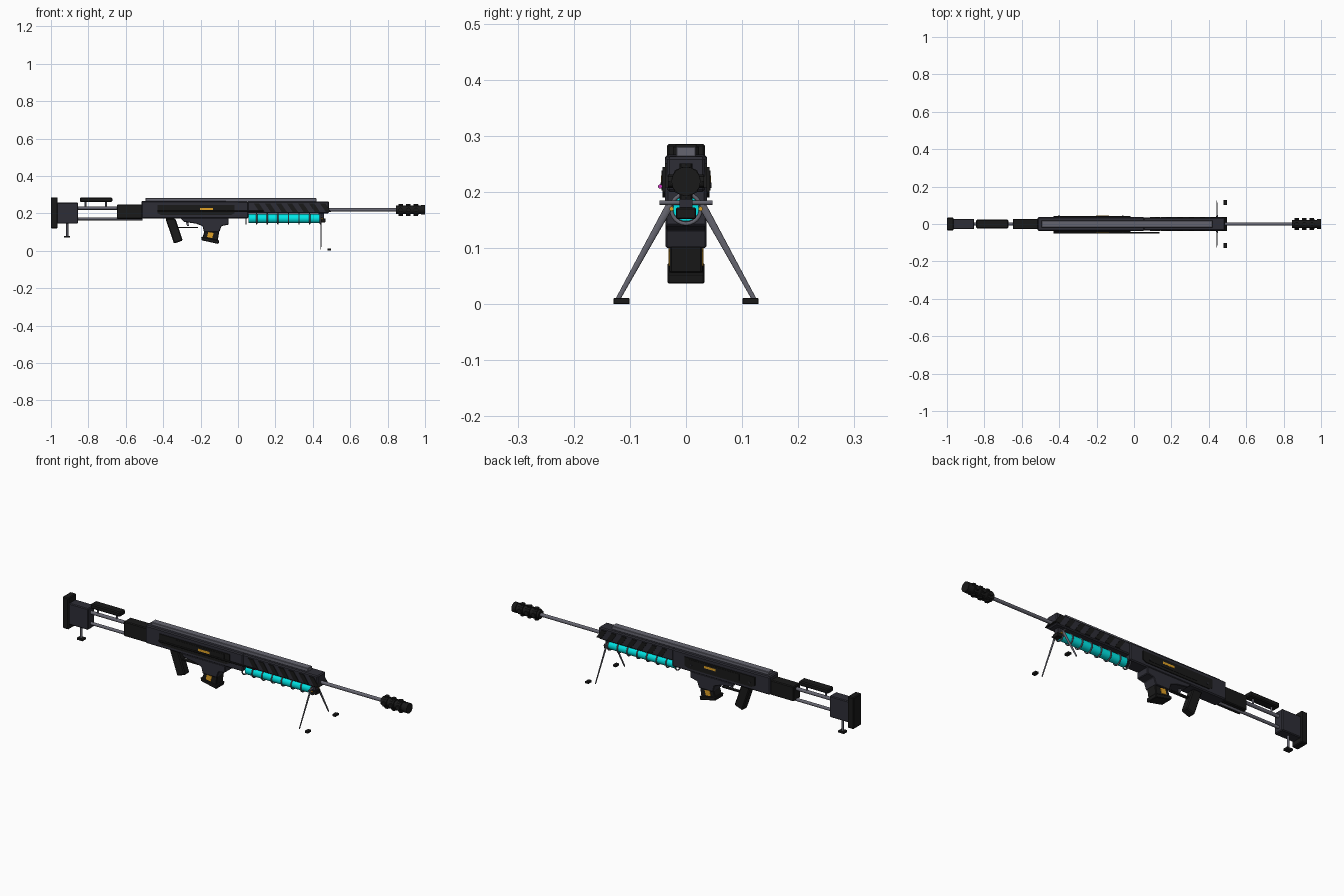
import bpy, bmesh
from math import radians, pi, cos, sin
from mathutils import Vector


def material(name, rgb):
    m = bpy.data.materials.new(name)
    m.diffuse_color = (*rgb, 1)
    return m


BODY = material("gunmetal", (0.027, 0.027, 0.037))
BLACK = material("black", (0.010, 0.010, 0.010))
STEEL = material("steel", (0.13, 0.13, 0.16))
CYAN = material("cyan_glow", (0.0, 0.8, 0.8))
GOLD = material("gold", (0.75, 0.36, 0.02))
PINK = material("magenta", (0.6, 0.03, 0.5))


def finish(name, bm, mat, bevel=0.0):
    bmesh.ops.recalc_face_normals(bm, faces=bm.faces)
    me = bpy.data.meshes.new(name)
    bm.to_mesh(me)
    bm.free()
    ob = bpy.data.objects.new(name, me)
    bpy.context.collection.objects.link(ob)
    me.materials.append(mat)
    if bevel:
        b = ob.modifiers.new("bevel", 'BEVEL')
        b.width, b.segments = bevel, 1
    return ob


def prism(name, pts, y0, y1, mat, bevel=0.0):
    """Side profile (x, z) extruded from y0 to y1."""
    bm = bmesh.new()
    f = bm.faces.new([bm.verts.new((x, y0, z)) for x, z in pts])
    new = bmesh.ops.extrude_face_region(bm, geom=[f])["geom"]
    bmesh.ops.translate(bm, vec=(0, y1 - y0, 0),
                        verts=[v for v in new if isinstance(v, bmesh.types.BMVert)])
    return finish(name, bm, mat, bevel)


def box(name, x0, x1, y0, y1, z0, z1, mat, bevel=0.0):
    return prism(name, [(x0, z0), (x1, z0), (x1, z1), (x0, z1)], y0, y1, mat, bevel)


def rod(name, a, b, r, mat, sides=16, r2=None):
    a, b = Vector(a), Vector(b)
    bm = bmesh.new()
    bmesh.ops.create_cone(bm, cap_ends=True, segments=sides, radius1=r,
                          radius2=r if r2 is None else r2, depth=(b - a).length)
    bmesh.ops.rotate(bm, verts=bm.verts, matrix=(b - a).to_track_quat('Z', 'Y').to_matrix())
    bmesh.ops.translate(bm, verts=bm.verts, vec=(a + b) / 2)
    ob = finish(name, bm, mat)
    for p in ob.data.polygons:
        p.use_smooth = len(p.vertices) == 4 and sides > 8
    return ob


# Stock: butt pad, block, monopod, rods and cheek rest
box("butt_pad", -1.0, -0.965, -0.034, 0.034, 0.12, 0.286, BLACK, 0.004)
box("stock_block", -0.968, -0.855, -0.028, 0.028, 0.145, 0.257, BODY, 0.004)
rod("monopod_post", (-0.913, 0, 0.15), (-0.913, 0, 0.078), 0.006, STEEL)
box("monopod_foot", -0.93, -0.897, -0.014, 0.014, 0.07, 0.08, BLACK)
rod("upper_stock_rod", (-0.86, 0, 0.228), (-0.64, 0, 0.228), 0.009, STEEL)
rod("lower_stock_rod", (-0.86, 0, 0.171), (-0.51, 0, 0.171), 0.008, STEEL)
box("cheek_rest", -0.845, -0.672, -0.023, 0.023, 0.26, 0.285, BLACK, 0.005)
for x in (-0.815, -0.705):
    rod("cheek_post", (x, 0, 0.228), (x, 0, 0.265), 0.005, STEEL, 10)

# Receiver with top rail
box("rear_receiver", -0.647, -0.51, -0.028, 0.028, 0.17, 0.248, BLACK, 0.004)
prism("receiver", [(-0.515, 0.172), (0.055, 0.172), (0.055, 0.264), (-0.515, 0.267)],
      -0.0375, 0.0375, BODY, 0.005)
box("top_rail", -0.495, 0.42, -0.018, 0.018, 0.262, 0.281, STEEL, 0.002)

# Mirrored side plates, labels and screws
for s in (-1, 1):
    prism("side_plate", [(-0.43, 0.2), (-0.41, 0.19), (-0.04, 0.19), (-0.02, 0.2),
                         (-0.02, 0.245), (-0.43, 0.245)], s * 0.036, s * 0.042, BLACK)
    box("inner_side_panel", -0.34, -0.05, s * 0.04, s * 0.0435, 0.203, 0.238, BLACK)
    box("gold_label", -0.203, -0.135, s * 0.042, s * 0.0445, 0.217, 0.229, GOLD)
    for x in (-0.4, -0.06):
        rod("plate_screw", (x, s * 0.04, 0.212), (x, s * 0.045, 0.212), 0.005, BODY, 8)
rod("side_tube", (-0.43, -0.046, 0.21), (0.135, -0.046, 0.21), 0.004, BLACK, 10)
rod("side_tube_tip", (0.134, -0.046, 0.21), (0.137, -0.046, 0.21), 0.0035, PINK, 10)

# Handguard with slanted raised vents
box("handguard", 0.05, 0.487, -0.034, 0.034, 0.2, 0.263, BODY, 0.005)
for i in range(7):
    x = 0.085 + i * 0.059
    prism("vent", [(x, 0.252), (x + 0.028, 0.252), (x + 0.058, 0.208), (x + 0.03, 0.208)],
          -0.0375, 0.0375, BLACK)

# Glowing energy cell with clamping rings
rod("energy_cell", (0.057, 0, 0.172), (0.438, 0, 0.172), 0.024, CYAN, 24)
for i in range(8):
    bpy.ops.mesh.primitive_torus_add(major_segments=24, minor_segments=8, major_radius=0.0265,
                                     minor_radius=0.0035, rotation=(0, pi / 2, 0),
                                     location=(0.043 + i * 0.0567, 0, 0.17))
    ring = bpy.context.object
    ring.name = "cell_ring"
    ring.data.materials.append(STEEL)
    bpy.ops.object.shade_smooth()
box("cell_end_cap", 0.438, 0.468, -0.018, 0.018, 0.152, 0.172, BLACK, 0.002)
box("cell_mount", 0.43, 0.46, -0.012, 0.012, 0.165, 0.205, BODY)

# Barrel and muzzle brake
rod("barrel", (0.48, 0, 0.219), (0.86, 0, 0.219), 0.009, STEEL)
rod("muzzle_core", (0.845, 0, 0.219), (1.0, 0, 0.219), 0.022, BLACK)
for i in range(3):
    x = 0.857 + i * 0.041
    rod("muzzle_disc", (x, 0, 0.219), (x + 0.025, 0, 0.219), 0.028, BLACK, 8)
    for k in range(4):
        a = radians(90 * k)
        d = Vector((0, cos(a), sin(a)))
        c = Vector((x + 0.0125, 0, 0.219))
        rod("muzzle_lug", c + d * 0.015, c + d * 0.032, 0.012, BLACK, 8)
rod("muzzle_end", (0.978, 0, 0.219), (1.0, 0, 0.219), 0.026, BLACK)

# Grip and trigger
prism("grip", [(-0.388, 0.172), (-0.335, 0.172), (-0.295, 0.055), (-0.342, 0.038)],
      -0.021, 0.021, BLACK, 0.005)
box("trigger_guard", -0.318, -0.215, -0.008, 0.008, 0.122, 0.128, BLACK)
prism("trigger", [(-0.285, 0.172), (-0.268, 0.172), (-0.262, 0.132), (-0.272, 0.132)],
      -0.004, 0.004, STEEL)

# Magazine well and tilted magazine with gold badges
prism("magazine_well", [(-0.31, 0.175), (-0.05, 0.175), (-0.05, 0.14), (-0.088, 0.132),
                        (-0.1, 0.1), (-0.182, 0.1), (-0.19, 0.132), (-0.225, 0.145), (-0.29, 0.155)],
      -0.0365, 0.0365, BODY, 0.003)
prism("magazine", [(-0.176, 0.115), (-0.1, 0.105), (-0.108, 0.055), (-0.19, 0.07)],
      -0.029, 0.029, BLACK, 0.003)
prism("magazine_base", [(-0.197, 0.075), (-0.1, 0.055), (-0.104, 0.036), (-0.195, 0.056)],
      -0.033, 0.033, BLACK, 0.003)
for s in (-1, 1):
    prism("magazine_badge", [(-0.166, 0.073), (-0.138, 0.068), (-0.13, 0.095), (-0.159, 0.1)],
          s * 0.028, s * 0.0315, GOLD)

# Bipod: cross pin, slim flat legs and offset feet
rod("bipod_pin", (0.445, -0.047, 0.181), (0.445, 0.047, 0.181), 0.004, STEEL, 10)
for s in (-1, 1):
    leg = rod("bipod_leg", (0, s * 0.028, 0.178), (0, s * 0.122, 0.008), 0.007, STEEL, 12, 0.004)
    leg.location.x, leg.scale.x = 0.443, 0.5
    box("bipod_foot", 0.479, 0.498, s * 0.101, s * 0.129, 0.0, 0.011, BLACK, 0.001)
    rod("bipod_screw", (0.446, s * 0.026, 0.17), (0.454, s * 0.026, 0.17), 0.004, GOLD, 10)
